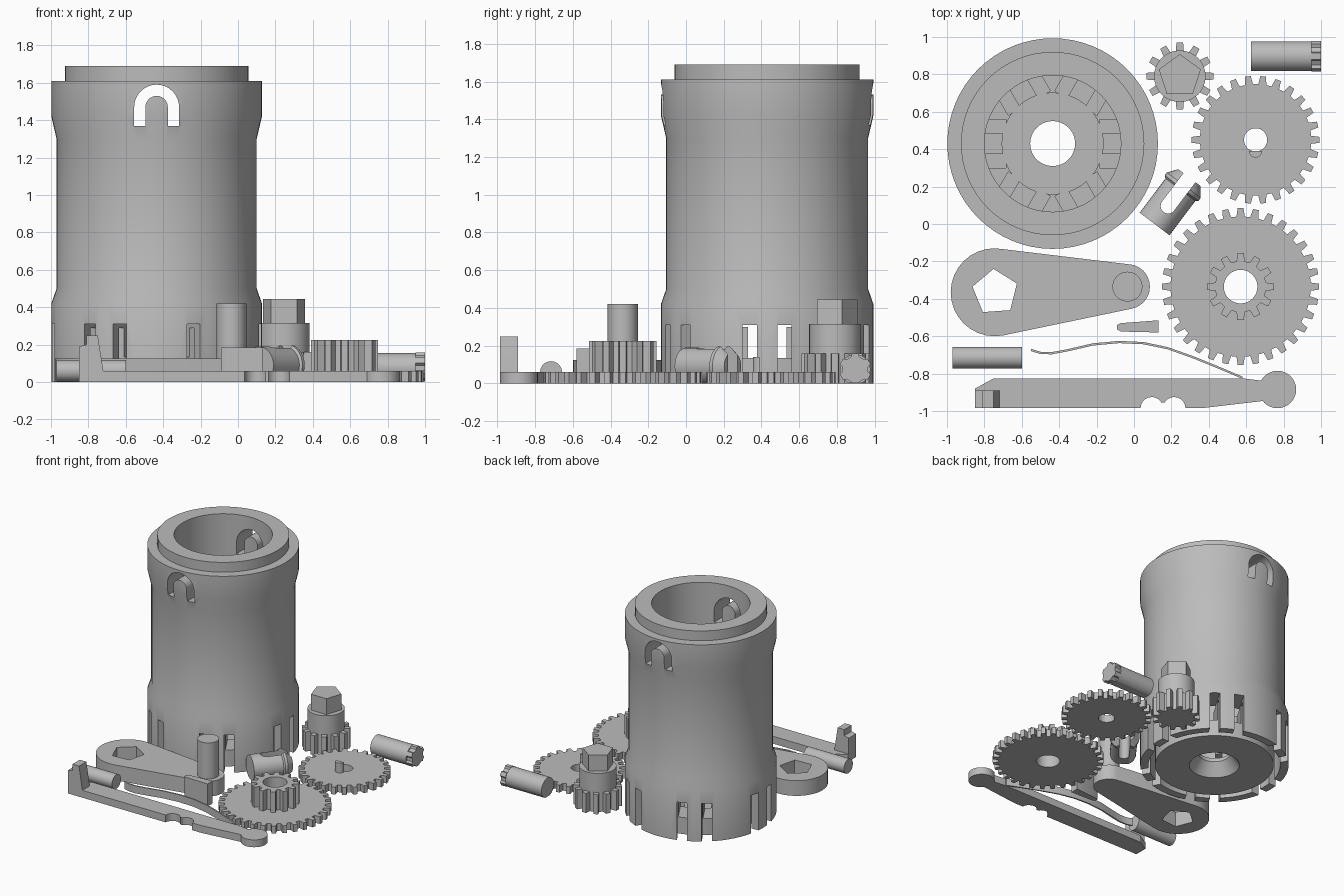
import bpy, bmesh, math
from mathutils import Matrix, Vector
from mathutils.geometry import convex_hull_2d

cube = bpy.data.objects.get("Cube")
if cube:
    bpy.data.objects.remove(cube, do_unlink=True)

grey = bpy.data.materials.new("plain grey")
grey.use_nodes = True
grey.diffuse_color = (0.5, 0.5, 0.5, 1)
grey.node_tree.nodes["Principled BSDF"].inputs["Base Color"].default_value = (0.5, 0.5, 0.5, 1)

T = Matrix.Translation


def R(deg, axis):
    return Matrix.Rotation(math.radians(deg), 4, axis)


def finish(name, bm):
    bmesh.ops.recalc_face_normals(bm, faces=bm.faces)
    mesh = bpy.data.meshes.new(name)
    bm.to_mesh(mesh)
    bm.free()
    mesh.materials.append(grey)
    obj = bpy.data.objects.new(name, mesh)
    bpy.context.collection.objects.link(obj)
    return obj


def add_prism(bm, pts, z0, z1, matrix):
    face = bm.faces.new([bm.verts.new((p[0], p[1], z0)) for p in pts])
    res = bmesh.ops.extrude_face_region(bm, geom=[face])
    top = [v for v in res["geom"] if isinstance(v, bmesh.types.BMVert)]
    bmesh.ops.translate(bm, verts=top, vec=(0, 0, z1 - z0))
    for v in set(top) | set(face.verts):
        v.co = matrix @ v.co


def prism(name, pts, z0, z1, matrix=Matrix()):
    bm = bmesh.new()
    add_prism(bm, pts, z0, z1, matrix)
    return finish(name, bm)


def lathe(name, profile, matrix, closed=True, steps=64):
    bm = bmesh.new()
    vs = [bm.verts.new((r, 0, z)) for r, z in profile]
    es = [bm.edges.new(pair) for pair in zip(vs, vs[1:])]
    if closed:
        es.append(bm.edges.new((vs[-1], vs[0])))
    bmesh.ops.spin(bm, geom=vs + es, cent=(0, 0, 0), axis=(0, 0, 1),
                   angle=math.tau, steps=steps, use_duplicate=False)
    bmesh.ops.remove_doubles(bm, verts=bm.verts, dist=1e-5)
    bm.transform(matrix)
    return finish(name, bm)


def cut(obj, cutter):
    cutter.hide_render = True
    mod = obj.modifiers.new("cut", "BOOLEAN")
    mod.operation, mod.solver, mod.object = "DIFFERENCE", "EXACT", cutter
    bpy.context.view_layer.update()
    graph = bpy.context.evaluated_depsgraph_get()
    mesh = bpy.data.meshes.new_from_object(obj.evaluated_get(graph))
    obj.modifiers.clear()
    obj.data = mesh
    bpy.data.objects.remove(cutter, do_unlink=True)


def arc(r, a0, a1, n, cx=0, cy=0):
    angles = [math.radians(a0 + (a1 - a0) * i / n) for i in range(n + 1)]
    return [(cx + r * math.cos(a), cy + r * math.sin(a)) for a in angles]


def ring(r, n=32, start=0, cx=0, cy=0):
    return arc(r, start, start + 360, n, cx, cy)[:-1]


def gear(teeth, outer, root):
    pts = []
    for i in range(teeth):
        for r, f in ((root, -0.3), (outer, -0.19), (outer, 0.19), (root, 0.3)):
            a = math.tau * (i + f) / teeth
            pts.append((r * math.cos(a), r * math.sin(a)))
    return pts


def box(x0, x1, y0, y1):
    return [(x0, y0), (x1, y0), (x1, y1), (x0, y1)]


# Main housing: hollow turned tube with floor, collar and groove
centre = T((-0.435, 0.43, 0))
housing = lathe("housing", [
    (0.19, 0), (0.45, 0), (0.45, 0.29), (0.5, 0.29), (0.5, 0), (0.563, 0),
    (0.563, 0.42), (0.535, 0.5), (0.535, 1.3), (0.563, 1.42), (0.563, 1.61),
    (0.49, 1.61), (0.49, 1.69), (0.365, 1.69), (0.365, 0.3), (0.27, 0.3),
    (0.27, 0.13), (0.12, 0.13), (0.12, 0.1)], centre)

# Slots beside the six spring fingers
bm = bmesh.new()
slot = [(0.48, -0.1), (0.65, -0.1), (0.65, 0.31), (0.25, 0.31), (0.25, 0.135), (0.48, 0.135)]
for k in range(6):
    for s in (-0.13, 0.055):
        add_prism(bm, slot, s, s + 0.075, centre @ R(60 * k, "Z") @ R(90, "X"))
cut(housing, finish("slot_cutter", bm))

# Arched windows, front and back
arch = arc(0.12, 0, 180, 16, 0, 1.47) + [(-0.12, 1.37), (-0.06, 1.37)]
arch += arc(0.06, 180, 0, 12, 0, 1.47) + [(0.06, 1.37), (0.12, 1.37)]
cut(housing, prism("arch_cutter", arch, -0.7, 0.7, centre @ R(90, "X")))

# Drive pinion with pentagon head
at = T((0.245, 0.79, 0))
prism("drive_pinion", gear(12, 0.18, 0.137), 0, 0.16, at)
prism("drive_hub", ring(0.138), 0.15, 0.315, at)
prism("drive_head", ring(0.118, 5, 90), 0.31, 0.445, at)

# Plain gear with bore and key post
at = T((0.65, 0.45, 0))
plain = prism("plain_gear", gear(26, 0.342, 0.298), 0, 0.06, at)
cut(plain, prism("bore_cutter", arc(0.062, -75, 255, 28), -0.1, 0.2, at))
prism("key_post", arc(0.035, 180, 360, 10, 0, -0.06), 0, 0.14, at)

# Compound gear
at = T((0.57, -0.335, 0))
for name, pts, z0, z1 in (("large_gear", gear(32, 0.42, 0.375), 0, 0.06),
                          ("small_gear", gear(12, 0.18, 0.137), 0.06, 0.225)):
    cut(prism(name, pts, z0, z1, at), prism("bore_cutter", ring(0.09), -0.1, 0.4, at))

# Crank arm with pentagon socket and handle peg
pts = ring(0.235, 32, 0, -0.745, -0.365) + ring(0.12, 32, 0, -0.035, -0.335)
crank = prism("crank_arm", [pts[i] for i in convex_hull_2d([Vector(p) for p in pts])], 0, 0.125)
cut(crank, prism("socket_cutter", ring(0.125, 5, 94, -0.742, -0.365), -0.1, 0.3))
prism("crank_peg", ring(0.08, 32, 0, -0.035, -0.335), 0.1, 0.42)

# Small wedge
prism("wedge", [(-0.09, -0.565), (-0.07, -0.575), (0.13, -0.58), (0.13, -0.515),
                (-0.07, -0.53), (-0.09, -0.54)], 0, 0.185)

# Lying pins with a flat underside
at = T((0, 0.897, 0.075)) @ R(90, "Y")
for name, pts, x0, x1 in (("thick_pin", ring(0.08), 0.625, 0.95),
                          ("thick_pin_end", gear(6, 0.086, 0.07), 0.95, 1)):
    prism(name, [(min(x, 0.073), y) for x, y in pts], x0, x1, at)
prism("thin_pin", ring(0.058), -0.97, -0.6, T((0, -0.715, 0.06)) @ R(90, "Y"))

# Split snap pin
at = T((0.11, 0, 0.09)) @ R(53, "Z")
snap = lathe("snap_pin", [(0, 0), (0.1, 0), (0.1, 0.23), (0.113, 0.24), (0.113, 0.26),
                          (0.075, 0.31), (0, 0.31)], at @ R(90, "Y"), False, 32)
cut(snap, prism("split_cutter", arc(0.04, 90, 270, 10, 0.12) + [(0.5, -0.04), (0.5, 0.04)],
                -0.3, 0.3, at))
cut(snap, prism("flat_cutter", box(-0.3, 0.7, -0.4, 0.6), -0.3, 0))

# Lever with scalloped edge, round tip and upright catch
outline = [(-0.85, -0.985), (0.03, -0.985)]
outline += arc(0.06, 180, 30, 8, 0.095, -0.985) + arc(0.06, 150, 0, 8, 0.215, -0.985)
outline += [(0.36, -0.985), (0.7, -0.945), (0.7, -0.84), (0.58, -0.825),
            (-0.75, -0.825), (-0.85, -0.88)]
prism("lever", outline, 0, 0.06)
prism("lever_tip", ring(0.1, 32, 0, 0.767, -0.885), 0, 0.06)
prism("lever_catch", [(-0.85, 0), (-0.72, 0), (-0.72, 0.06), (-0.75, 0.25), (-0.81, 0.25),
                      (-0.81, 0.2), (-0.85, 0.19)], 0.89, 0.985, R(90, "X"))

# Thin leaf spring
path = [(-0.55, -0.68), (-0.5, -0.695), (-0.44, -0.697), (-0.35, -0.68), (-0.22, -0.65),
        (-0.08, -0.637), (0.05, -0.643), (0.18, -0.67), (0.32, -0.72), (0.46, -0.777), (0.58, -0.828)]
prism("leaf_spring", path + [(x, y + 0.012) for x, y in reversed(path)], 0, 0.06)

# Smooth round faces, keep sharp edges
for obj in bpy.context.collection.objects:
    if obj.type == "MESH" and obj.data.materials and obj.data.materials[0] == grey:
        obj.select_set(True)
        bpy.context.view_layer.objects.active = obj
bpy.ops.object.shade_smooth_by_angle(angle=math.radians(25))
